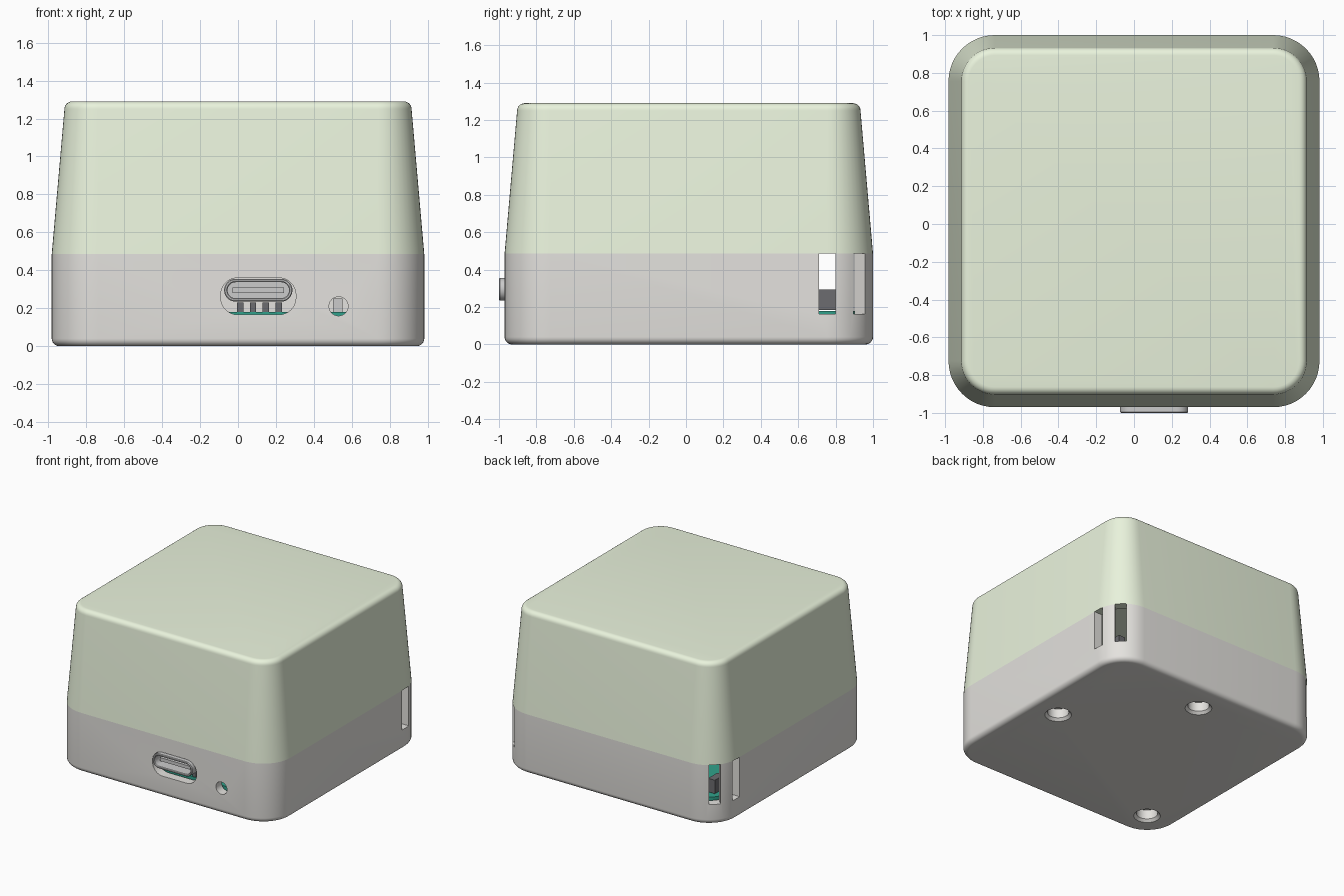
import bpy, bmesh, math
from mathutils import Matrix, Vector

if "Cube" in bpy.data.objects:
    bpy.data.objects.remove(bpy.data.objects["Cube"])

HX, HY, CY, R = 0.982, 0.985, 0.015, 0.245   # body half sizes, y centre, corner radius


def material(name, rgb):
    m = bpy.data.materials.new(name)
    m.diffuse_color = (*rgb, 1)
    m.use_nodes = True
    m.node_tree.nodes["Principled BSDF"].inputs["Base Color"].default_value = m.diffuse_color
    return m


def outline(hx, hz, r, seg=12):
    """Rounded rectangle as 2D points, counter-clockwise."""
    pts = []
    for k, (sx, sz) in enumerate(((1, 1), (-1, 1), (-1, -1), (1, -1))):
        for i in range(seg + 1):
            a = math.pi / 2 * (k + i / seg)
            pts.append((sx * (hx - r) + r * math.cos(a), sz * (hz - r) + r * math.sin(a)))
    return pts


def loft(name, rings, mat=None, closed=False, angle=30):
    """Skin equal-length rings of 3D points; cap the ends, or close the loop."""
    bm = bmesh.new()
    vr = [[bm.verts.new(p) for p in ring] for ring in rings]
    n = len(vr[0])
    for a, b in zip(vr, vr[1:] + (vr[:1] if closed else [])):
        for i in range(n):
            bm.faces.new((a[i], a[(i + 1) % n], b[(i + 1) % n], b[i]))
    if not closed:
        bm.faces.new(vr[0])
        bm.faces.new(vr[-1])
    bmesh.ops.remove_doubles(bm, verts=bm.verts, dist=1e-5)
    bmesh.ops.recalc_face_normals(bm, faces=bm.faces)
    me = bpy.data.meshes.new(name)
    bm.to_mesh(me)
    bm.free()
    ob = bpy.data.objects.new(name, me)
    bpy.context.collection.objects.link(ob)
    if mat:
        me.materials.append(mat)
    smooth(ob, angle)
    return ob


def smooth(ob, angle=30):
    bpy.ops.object.select_all(action='DESELECT')
    ob.select_set(True)
    bpy.context.view_layer.objects.active = ob
    bpy.ops.object.shade_smooth_by_angle(angle=math.radians(angle))


def body_ring(inset, z):
    return [(x, y + CY, z) for x, y in outline(HX - inset, HY - inset, R - inset)]


def front_ring(cx, cz, hx, hz, r, y):
    return [(cx + x, y, cz + z) for x, z in outline(hx, hz, r)]


def disc(cx, cy, z, r, n=32):
    return [(cx + r * math.cos(2 * math.pi * i / n), cy + r * math.sin(2 * math.pi * i / n), z)
            for i in range(n)]


def box(name, centre, size, mat=None, turn=0):
    bm = bmesh.new()
    bmesh.ops.create_cube(bm, size=1, matrix=Matrix.Translation(Vector(centre))
                          @ Matrix.Rotation(turn, 4, 'Z') @ Matrix.Diagonal((*size, 1)))
    me = bpy.data.meshes.new(name)
    bm.to_mesh(me)
    bm.free()
    ob = bpy.data.objects.new(name, me)
    bpy.context.collection.objects.link(ob)
    if mat:
        me.materials.append(mat)
    return ob


def cut(ob, cutter):
    cutter.hide_render = True
    m = ob.modifiers.new("cut", 'BOOLEAN')
    m.operation, m.solver, m.object = 'DIFFERENCE', 'EXACT', cutter
    bpy.context.view_layer.objects.active = ob
    bpy.ops.object.modifier_apply(modifier=m.name)
    bpy.data.objects.remove(cutter, do_unlink=True)


def fillet(f, steps=6):
    return [(f * (1 - math.cos(math.pi / 2 * i / steps)), f * math.sin(math.pi / 2 * i / steps))
            for i in range(steps + 1)]


green = material("pale_green", (0.82, 0.90, 0.72))
warm = material("warm_grey", (0.78, 0.765, 0.735))
board_green = material("board_green", (0.03, 0.36, 0.26))
metal = material("metal", (0.6, 0.6, 0.62))
dark = material("dark_grey", (0.15, 0.15, 0.16))
SEAM, TOP, WALL = 0.485, 1.29, 0.075

# Base tray: filleted foot, straight wall, open inside
profile = [(d, 0.04 - h) for d, h in reversed(fillet(0.04))]
profile += [(0, SEAM), (WALL, SEAM), (WALL, 0.12)]
base = loft("base", [body_ring(i, z) for i, z in profile], warm)

# Cap: tapered shell with a filleted top edge
profile = [(WALL, TOP - 0.08), (WALL, SEAM), (0, SEAM)]
slope = 0.067
profile += [(slope + d, TOP - 0.04 + h) for d, h in fillet(0.04)]
profile[0] = (WALL + slope, TOP - 0.08)
cap = loft("cap", [body_ring(i, z) for i, z in profile], green)

# Port opening and round indicator hole in the front wall
cut(base, loft("port_cutter", [front_ring(0.107, 0.263, 0.198, 0.097, 0.09, y) for y in (-1.1, -0.85)]))
cut(base, loft("hole_cutter", [front_ring(0.53, 0.21, 0.05, 0.05, 0.0499, y) for y in (-1.1, -0.85)]))

# Slots at the two back corners: one facing sideways, one diagonal
for side in (1, -1):
    for ang in (0, math.pi / 4):
        x = side * (HX - R + R * math.cos(ang))
        y = CY + HY - R + R * math.sin(ang)
        cut(base, box("slot_cutter", (x, y, 0.325), (0.3, 0.087, 0.325), turn=side * ang))

# Chamfered recesses in the underside
for x, y in ((0.74, 0.0), (0.0, 0.75), (-0.74, -0.73)):
    cut(base, loft("recess_cutter", [disc(x, y, z, r) for z, r in
                                     ((-0.02, 0.12), (0.02, 0.08), (0.095, 0.08))]))
smooth(base)

# Circuit board
loft("circuit_board", [body_ring(WALL + 0.02, z) for z in (0.14, 0.18)], board_green)

# Connector: hollow rounded shell with a tongue, plus solder pins beneath
PX, PZ = 0.107, 0.295
shell = [(0, -0.6), (0, -0.995), (0.005, -1.0), (0.013, -1.0), (0.018, -0.995), (0.018, -0.7)]
rings = [front_ring(PX, PZ, 0.18 - i, 0.06 - i, 0.0599 - i, y) for i, y in shell]
loft("connector_shell", rings, metal)
box("connector_tongue", (PX, -0.83, PZ), (0.27, 0.27, 0.028), metal)
for i in range(4):
    box("connector_pin", (PX - 0.096 + i * 0.068, -0.84, 0.205), (0.034, 0.06, 0.05), dark)

# Small parts behind the indicator hole and the side slots
box("indicator", (0.525, -0.82, 0.215), (0.05, 0.06, 0.07), metal)
for side in (1, -1):
    box("side_switch", (side * 0.8, 0.755, 0.24), (0.06, 0.12, 0.11), dark)
